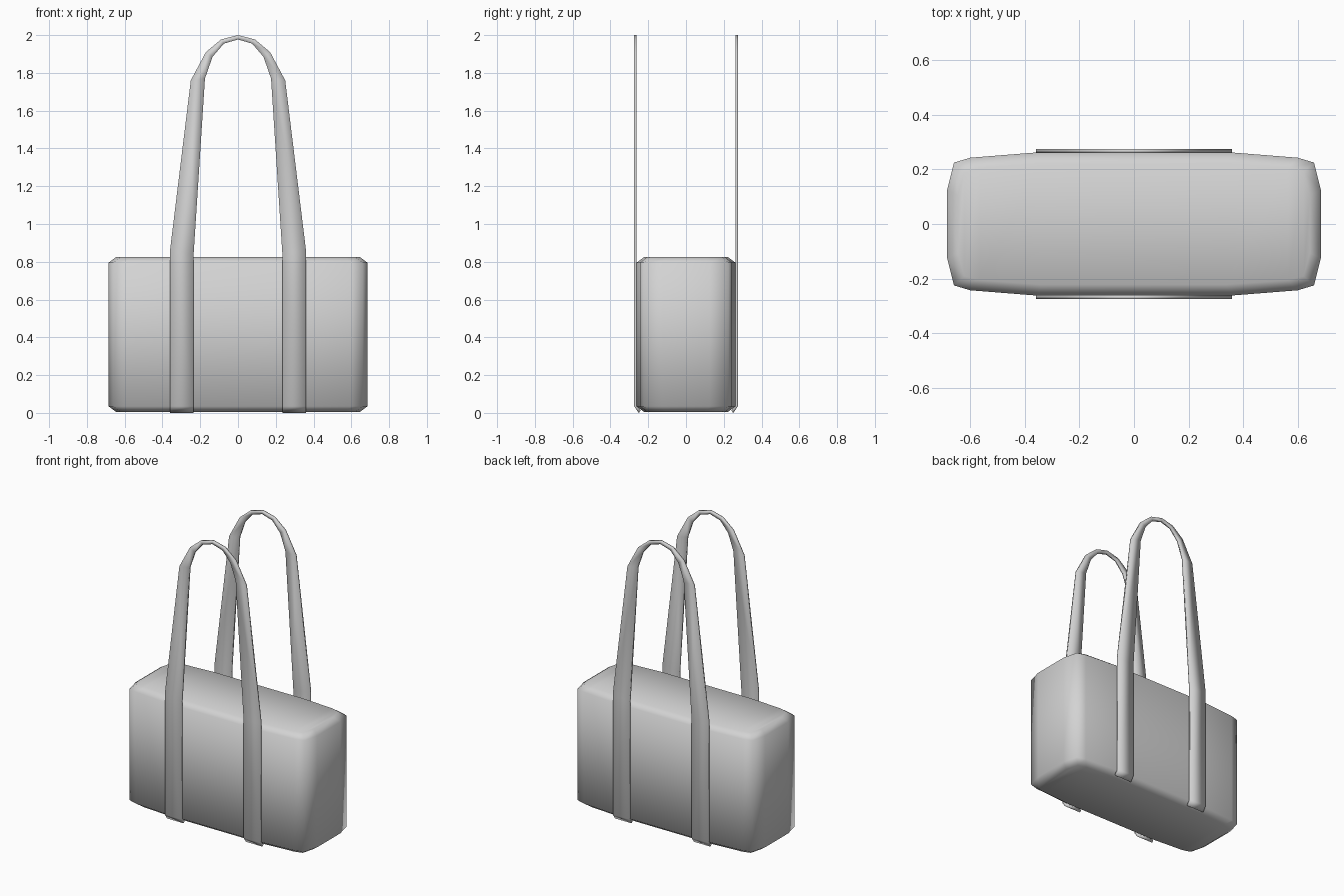
import bpy
import bmesh

cube = bpy.data.objects.get("Cube")
if cube:
    bpy.data.objects.remove(cube, do_unlink=True)

grey = bpy.data.materials.new("light_grey_fabric")
grey.use_nodes = True
colour = (0.65, 0.65, 0.65, 1)
grey.diffuse_color = colour
grey.node_tree.nodes["Principled BSDF"].inputs["Base Color"].default_value = colour


def finish(bm, name):
    bmesh.ops.recalc_face_normals(bm, faces=bm.faces)
    mesh = bpy.data.meshes.new(name)
    bm.to_mesh(mesh)
    bm.free()
    mesh.materials.append(grey)
    for p in mesh.polygons:
        p.use_smooth = True
    obj = bpy.data.objects.new(name, mesh)
    bpy.context.collection.objects.link(obj)
    return obj


# Bag body: a bowed outline, lofted upward with chamfered rims
half = [(0.36, 0.262), (0.6, 0.243), (0.66, 0.225), (0.685, 0.125)]
columns = [(-x, y) for x, y in reversed(half)] + half
n = len(columns)
bm = bmesh.new()
rings = []
for z, inset in ((0.005, 0.04), (0.035, 0), (0.795, 0), (0.825, 0.04)):
    sx, sy = 1 - inset / 0.685, 1 - inset / 0.262
    front = [bm.verts.new((x * sx, -y * sy, z)) for x, y in columns]
    back = [bm.verts.new((x * sx, y * sy, z)) for x, y in columns]
    rings.append(front + back[::-1])
for low, high in zip(rings, rings[1:]):
    for i in range(2 * n):
        j = (i + 1) % (2 * n)
        bm.faces.new((low[i], low[j], high[j], high[i]))
for ring in (rings[0], rings[-1]):
    for i in range(n - 1):
        bm.faces.new((ring[i], ring[i + 1], ring[-2 - i], ring[-1 - i]))
finish(bm, "bag_body")


# Straps: each station gives outer x, z, inner x, z, outside y, inside y, and a z lift inside
Y_OUT, Y_IN = 0.275, 0.261
stations = [
    (0.36, 0.0, 0.235, 0.0, 0.25, 0.24, 0.012),
    (0.36, 0.035, 0.235, 0.035, Y_OUT, Y_IN, 0.006),
    (0.36, 0.86, 0.235, 0.84, Y_OUT, Y_IN, 0),
    (0.25, 1.76, 0.175, 1.77, Y_OUT, Y_IN, 0),
    (0.17, 1.91, 0.135, 1.885, Y_OUT, Y_IN, 0),
    (0.09, 1.977, 0.075, 1.955, Y_OUT, Y_IN, 0),
    (0, 2.0, 0, 1.977, Y_OUT, Y_IN, 0),
]


def strap(name, side):
    bm = bmesh.new()
    path = [(1, s) for s in stations] + [(-1, s) for s in stations[-2::-1]]
    loops = []
    for m, (xo, zo, xi, zi, yo, yi, lift) in path:
        corners = ((xo, yo, zo), (xi, yo, zi), (xi, yi, zi + lift), (xo, yi, zo + lift))
        loops.append([bm.verts.new((m * x, side * y, z)) for x, y, z in corners])
    for a, b in zip(loops, loops[1:]):
        for i in range(4):
            j = (i + 1) % 4
            bm.faces.new((a[i], a[j], b[j], b[i]))
    bm.faces.new(loops[0])
    bm.faces.new(loops[-1])
    finish(bm, name)


strap("front_strap", -1)
strap("back_strap", 1)
